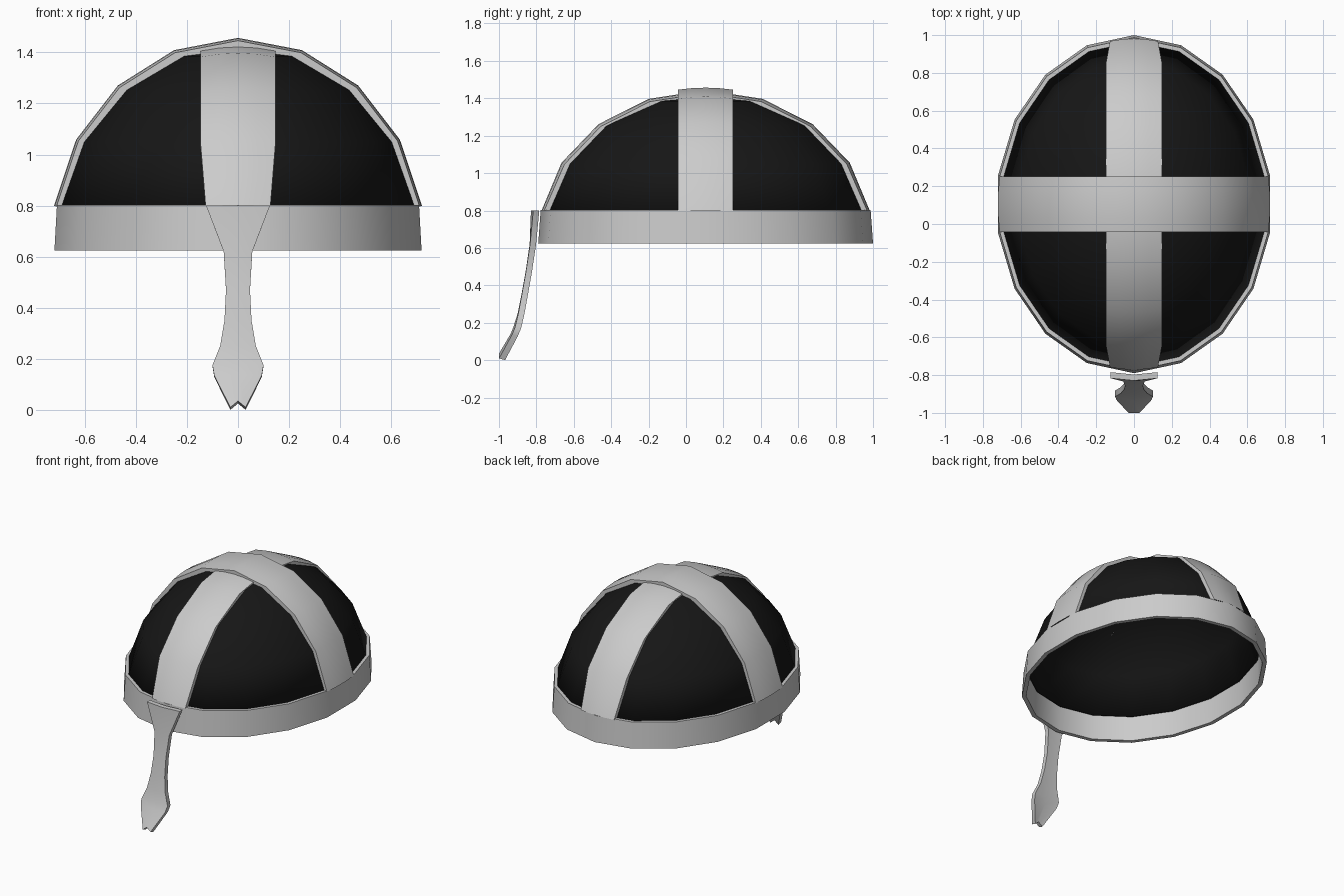
import bpy, bmesh
from math import sin, cos, radians, sqrt, pi

if "Cube" in bpy.data.objects:
    bpy.data.objects.remove(bpy.data.objects["Cube"])

CY = 0.105   # centre of the oval in y
SIDES = 18


def make(name, verts, faces, colour=None):
    me = bpy.data.meshes.new(name)
    me.from_pydata(verts, [], faces)
    bm = bmesh.new()
    bm.from_mesh(me)
    bmesh.ops.recalc_face_normals(bm, faces=bm.faces)
    bm.to_mesh(me)
    bm.free()
    ob = bpy.data.objects.new(name, me)
    bpy.context.collection.objects.link(ob)
    if colour:
        mat = bpy.data.materials.new(name + "_colour")
        mat.diffuse_color = colour
        mat.use_nodes = True
        mat.node_tree.nodes["Principled BSDF"].inputs["Base Color"].default_value = mat.diffuse_color
        me.materials.append(mat)
    bpy.ops.object.select_all(action='DESELECT')
    ob.select_set(True)
    bpy.context.view_layer.objects.active = ob
    bpy.ops.object.shade_smooth_by_angle(angle=radians(35))
    return ob


def ring(rx, ry, z):
    return [(rx * sin(2 * pi * i / SIDES), CY + ry * cos(2 * pi * i / SIDES), z)
            for i in range(SIDES)]


def bridge(a, b):
    return [(a + i, a + (i + 1) % SIDES, b + (i + 1) % SIDES, b + i) for i in range(SIDES)]


# Dark dome, an 18-sided half ellipsoid with a thin wall
verts, faces = [], []
for k in range(4):
    t = radians(80 - 20 * k)
    verts += ring(0.711 * sin(t), 0.874 * sin(t), 0.668 + 0.763 * cos(t))
    if k:
        faces += bridge((k - 1) * SIDES, k * SIDES)
verts.append((0, CY, 1.425))
faces += [(3 * SIDES + i, 3 * SIDES + (i + 1) % SIDES, 4 * SIDES) for i in range(SIDES)]
dome = make("dome", verts, faces, (0.008, 0.008, 0.008, 1))
wall = dome.modifiers.new("wall", 'SOLIDIFY')
wall.thickness = 0.02
wall.offset = -1 if dome.data.polygons[0].normal.dot(dome.data.polygons[0].center) > 0 else 1

# Brow band with a slight flare
verts = (ring(0.73, 0.895, 0.625) + ring(0.72, 0.882, 0.803)
         + ring(0.698, 0.860, 0.803) + ring(0.702, 0.866, 0.625))
faces = []
for k in range(4):
    faces += bridge(k * SIDES, (k + 1) % 4 * SIDES)
make("brow_band", verts, faces)


# Raised straps bent over the dome, with side walls sunk into it
def strap(name, r_long, r_wide, height, base, width, end_width, along_x):
    cols = 7
    verts, faces = [], []
    for k in range(9):
        t = radians(-80 + 20 * k)
        w = end_width if k in (0, 8) else width
        for c in range(cols):
            u = -1 + 2 * (max(1, min(c, cols - 2)) - 1) / (cols - 3)
            s = u * w
            f = sqrt(1 - (s / r_wide) ** 2)
            drop = 0.035 if c in (0, cols - 1) else 0
            a = (r_long - drop) * sin(t) * f
            z = base + (height - drop) * cos(t) * f
            z = max(z, 0.797)
            verts.append((a, CY + s, z) if along_x else (s, CY + a, z))
        if k:
            for c in range(cols - 1):
                p = (k - 1) * cols + c
                faces.append((p, p + 1, p + cols + 1, p + cols))
    make(name, verts, faces)


strap("long_strap", 0.890, 0.73, 0.777, 0.667, 0.147, 0.127, False)
strap("cross_strap", 0.732, 0.893, 0.797, 0.660, 0.147, 0.147, True)

# Nose guard: half width, edge height, front y, centre height
rows = [(0.125, 0.80, -0.829, 0.80), (0.056, 0.62, -0.836, 0.62),
        (0.047, 0.47, -0.858, 0.47), (0.053, 0.35, -0.880, 0.35),
        (0.070, 0.25, -0.900, 0.25), (0.100, 0.175, -0.922, 0.18),
        (0.093, 0.135, -0.938, 0.14), (0.030, 0.010, -1.0, 0.035)]
verts, faces = [], []
n = len(rows)
for back in (0, 1):
    for w, z, y, zc in rows:
        lean = back * 0.02 * max(0, (-y - 0.83) / 0.17)
        for s in (-1, 0, 1):
            yy = y + 0.8 * (s * w) ** 2 + back * 0.032
            verts.append((s * w, yy, (z if s else zc) - lean * 0.5))
N = 3 * n
for k in range(n - 1):
    for c in (0, 1):
        p = 3 * k + c
        q = (p, p + 1, p + 4, p + 3)
        faces += [q, tuple(N + i for i in q)]
    for c in (0, 2):
        p = 3 * k + c
        faces.append((p, p + 3, N + p + 3, N + p))
for p in (0, 1, N - 3, N - 2):
    faces.append((p, p + 1, N + p + 1, N + p))
make("nose_guard", verts, faces)
